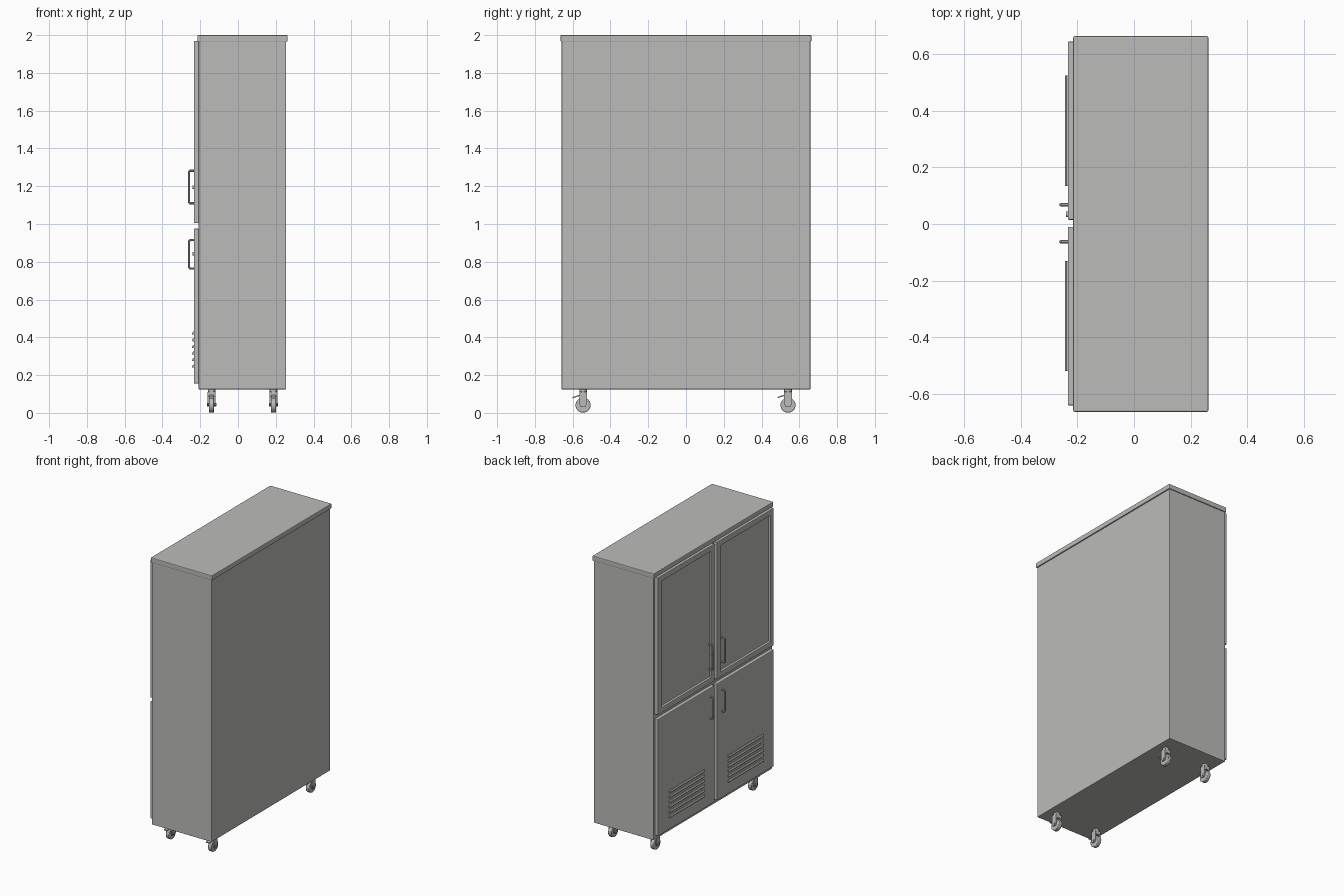
import bpy, bmesh
from math import radians
from mathutils import Matrix, Vector

if "Cube" in bpy.data.objects:
    bpy.data.objects.remove(bpy.data.objects["Cube"], do_unlink=True)

steel = bpy.data.materials.new("brushed_steel_grey")
steel.use_nodes = True
GREY = (0.5, 0.5, 0.485, 1)
steel.diffuse_color = GREY
steel.node_tree.nodes["Principled BSDF"].inputs["Base Color"].default_value = GREY


def finish(name, bm, bevel=0, smooth=False):
    bmesh.ops.recalc_face_normals(bm, faces=bm.faces)
    mesh = bpy.data.meshes.new(name)
    bm.to_mesh(mesh)
    bm.free()
    mesh.materials.append(steel)
    ob = bpy.data.objects.new(name, mesh)
    bpy.context.collection.objects.link(ob)
    if bevel:
        mod = ob.modifiers.new("soft_edges", "BEVEL")
        mod.width = bevel
        mod.segments = 2
    if smooth:
        bpy.ops.object.select_all(action="DESELECT")
        ob.select_set(True)
        bpy.context.view_layer.objects.active = ob
        bpy.ops.object.shade_smooth_by_angle(angle=radians(35))
    return ob


def box_mesh(x, y, z):
    bm = bmesh.new()
    lo, hi = (Vector(v) for v in zip(x, y, z))
    size = hi - lo
    size = Vector([abs(c) for c in size])
    bmesh.ops.create_cube(bm, size=1, matrix=Matrix.Translation((lo + hi) / 2) @ Matrix.Diagonal((*size, 1)))
    return bm


def box(name, x, y, z, bevel=0):
    return finish(name, box_mesh(x, y, z), bevel)


def cylinder(name, centre, radius, depth, axis="X", bevel=0):
    bm = bmesh.new()
    turn = Matrix.Rotation(radians(90), 4, "Y") if axis == "X" else Matrix()
    bmesh.ops.create_cone(bm, cap_ends=True, segments=28, radius1=radius, radius2=radius,
                          depth=depth, matrix=Matrix.Translation(centre) @ turn)
    return finish(name, bm, bevel, True)


def extrude_profile(name, points, axis, start, end):
    """Extrude a closed profile along x (points are y, z) or y (points are x, z)."""
    bm = bmesh.new()
    place = (lambda p: (start, *p)) if axis == "X" else (lambda p: (p[0], start, p[1]))
    face = bm.faces.new([bm.verts.new(place(p)) for p in points])
    out = bmesh.ops.extrude_face_region(bm, geom=[face])
    step = Vector((end - start, 0, 0)) if axis == "X" else Vector((0, end - start, 0))
    bmesh.ops.translate(bm, vec=step, verts=[v for v in out["geom"] if isinstance(v, bmesh.types.BMVert)])
    return finish(name, bm)


def handle(name, y, z0, z1):
    # bent bar: two short legs and a grip
    curve = bpy.data.curves.new(name + "_path", "CURVE")
    curve.dimensions = "3D"
    curve.bevel_depth = 0.006
    curve.bevel_resolution = 2
    curve.use_fill_caps = True
    path = [(-0.225, z0), (-0.254, z0), (-0.259, z0 + 0.005),
            (-0.259, z1 - 0.005), (-0.254, z1), (-0.225, z1)]
    spline = curve.splines.new("POLY")
    spline.points.add(len(path) - 1)
    for point, (x, z) in zip(spline.points, path):
        point.co = (x, y, z, 1)
    temp = bpy.data.objects.new(name + "_path", curve)
    bpy.context.collection.objects.link(temp)
    bm = bmesh.new()
    bm.from_mesh(temp.to_mesh())
    temp.to_mesh_clear()
    bpy.data.objects.remove(temp, do_unlink=True)
    finish(name, bm, 0, True)


DOOR_X = (-0.234, -0.206)

# Cabinet carcass and worktop
box("cabinet_body", (-0.208, 0.255), (-0.658, 0.658), (0.125, 1.97), 0.003)
box("cabinet_top", (-0.215, 0.263), (-0.664, 0.664), (1.965, 2.0), 0.005)

for side, y_in, y_out, y_handle in (("left", 0.015, 0.645, 0.068), ("right", -0.01, -0.642, -0.063)):
    sign = 1 if y_in > 0 else -1

    # Upper door with a recessed window panel
    bm = box_mesh(DOOR_X, (y_in, y_out), (1.005, 1.97))
    front = min(bm.faces, key=lambda f: f.calc_center_median().x)
    bmesh.ops.inset_region(bm, faces=[front], thickness=0.056)
    bmesh.ops.inset_region(bm, faces=[front], thickness=0.003)
    bmesh.ops.translate(bm, vec=(0.014, 0, 0), verts=front.verts)
    finish("upper_door_" + side, bm, 0.004)

    # Lower door with louvres
    box("lower_door_" + side, DOOR_X, (y_in, y_out), (0.155, 0.975), 0.005)
    for i in range(6):
        z = 0.245 + i * 0.035
        louvre = [(-0.23, z + 0.012), (-0.239, z + 0.009), (-0.244, z), (-0.242, z - 0.006), (-0.23, z - 0.006)]
        extrude_profile(f"louvre_{side}_{i + 1}", louvre, "Y", y_in + sign * 0.12, y_in + sign * 0.51)

    # Handles
    handle("upper_handle_" + side, y_handle, 1.11, 1.282)
    handle("lower_handle_" + side, y_handle, 0.765, 0.915)

# Locks beside the left handles
for level, z in (("upper", 1.195), ("lower", 0.843)):
    cylinder(level + "_lock", (-0.233, 0.034, z), 0.01, 0.014)

# Swivel casters with brake pedals
for x in (-0.14, 0.188):
    for y in (-0.545, 0.54):
        tag = ("front" if y < 0 else "back") + ("_right" if x < 0 else "_left")
        cylinder("caster_wheel_" + tag, (x, y, 0.041), 0.04, 0.026, bevel=0.004)
        cylinder("caster_axle_" + tag, (x, y, 0.045), 0.008, 0.05)
        cylinder("caster_stem_" + tag, (x, y, 0.117), 0.02, 0.024, axis="Z")
        fork = [(y - 0.02, 0.11), (y + 0.02, 0.11), (y + 0.02, 0.05),
                (y + 0.012, 0.03), (y - 0.012, 0.03), (y - 0.02, 0.05)]
        for s in (-1, 1):
            extrude_profile(f"caster_fork_{tag}_{'a' if s < 0 else 'b'}", fork, "X", x + s * 0.015, x + s * 0.022)
        box("caster_bridge_" + tag, (x - 0.022, x + 0.022), (y - 0.02, y + 0.02), (0.085, 0.112), 0.003)
        pedal = [(y - 0.02, 0.096), (y - 0.056, 0.084), (y - 0.056, 0.077), (y - 0.02, 0.089)]
        extrude_profile("brake_pedal_" + tag, pedal, "X", x - 0.014, x + 0.014)
